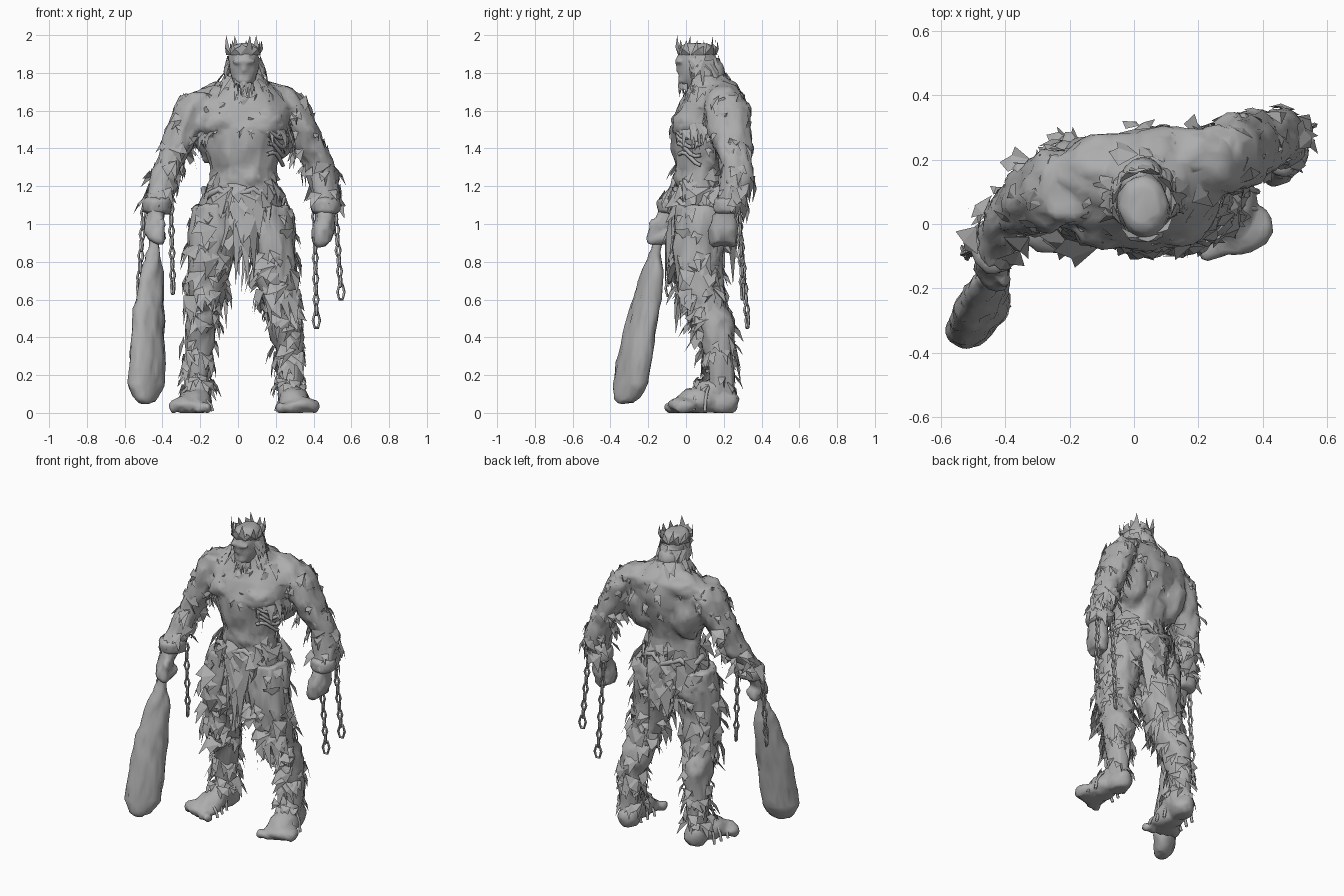
import bpy, bmesh, random
from math import sin, cos, pi, tau
from mathutils import Vector, Matrix, noise

random.seed(7)
if "Cube" in bpy.data.objects:
    bpy.data.objects.remove(bpy.data.objects["Cube"], do_unlink=True)

grey = bpy.data.materials.new("stone grey")
grey.use_nodes = True
COLOUR = (0.42, 0.42, 0.42, 1)
grey.diffuse_color = COLOUR
bsdf = next(n for n in grey.node_tree.nodes if n.type == 'BSDF_PRINCIPLED')
bsdf.inputs["Base Color"].default_value = COLOUR
bsdf.inputs["Roughness"].default_value = 0.8


def finish(name, bm):
    bmesh.ops.recalc_face_normals(bm, faces=bm.faces)
    me = bpy.data.meshes.new(name)
    bm.to_mesh(me)
    bm.free()
    ob = bpy.data.objects.new(name, me)
    bpy.context.collection.objects.link(ob)
    me.materials.append(grey)
    return ob


def on_ring(ring, a, grow=1.0):
    x, y, z, rx, ry = ring[:5]
    yaw = ring[5] if len(ring) > 5 else 0
    p = Matrix.Rotation(yaw, 3, 'Z') @ Vector((rx * cos(a), ry * sin(a), 0))
    return Vector((x, y, z)) + p * grow


def skin(bm, loops, cap=True):
    loops = [[bm.verts.new(p) for p in loop] for loop in loops]
    n = len(loops[0])
    for lo, hi in zip(loops, loops[1:]):
        for i in range(n):
            bm.faces.new((lo[i], lo[(i + 1) % n], hi[(i + 1) % n], hi[i]))
    if cap:
        bm.faces.new(loops[0])
        bm.faces.new(loops[-1][::-1])


def body(name, stacks=(), blobs=(), voxel=0.015, rough=0.018, ratio=0.25, soften=4):
    """Stacks of sections and muscle ellipsoids fused into one lumpy surface."""
    bm = bmesh.new()
    for rings in stacks:
        skin(bm, [[on_ring(r, tau * i / 16) for i in range(16)] for r in rings])
    for x, y, z, rx, ry, rz in blobs:
        mat = Matrix.Translation((x, y, z)) @ Matrix.Diagonal((rx, ry, rz, 1))
        bmesh.ops.create_icosphere(bm, subdivisions=3, radius=1, matrix=mat)
    ob = finish(name, bm)
    mod = ob.modifiers.new("fuse", 'REMESH')
    mod.mode, mod.voxel_size = 'VOXEL', voxel
    mod = ob.modifiers.new("soften", 'SMOOTH')
    mod.factor, mod.iterations = 0.5, soften
    ob.modifiers.new("facet", 'DECIMATE').ratio = ratio
    dg = bpy.context.evaluated_depsgraph_get()
    me = bpy.data.meshes.new_from_object(ob.evaluated_get(dg))
    ob.modifiers.clear()
    ob.data = me
    normals = [v.normal.copy() for v in me.vertices]
    for v, nor in zip(me.vertices, normals):
        v.co += nor * rough * (noise.noise(v.co * 13) + 0.6 * noise.noise(v.co * 33))
        v.co.z = max(v.co.z, 0)
    for p in me.polygons:
        p.use_smooth = True
    return ob


def flap(bm, base, way, out, width, length):
    """One torn scrap with a long and a short point."""
    way = way.normalized()
    side = way.cross(out).normalized() * width / 2 * random.choice((-1, 1))
    lift = out * width * 0.2
    a, b = bm.verts.new(base + side), bm.verts.new(base - side)
    mid = bm.verts.new(base + way * length * .4 + side * .1 + lift)
    tip = bm.verts.new(base + way * length - side * random.uniform(-.3, .8))
    nub = bm.verts.new(base + way * length * .6 + side * random.uniform(.7, 1.2))
    for f in ((a, b, mid), (b, tip, mid), (a, mid, nub)):
        bm.faces.new(f)


def tatters(name, rings, count, length, width, flare=0.25):
    """Scraps scattered over a stack of sections."""
    bm = bmesh.new()
    for _ in range(count):
        i = random.randrange(len(rings) - 1)
        t, a = random.random(), random.uniform(0, tau)
        p = on_ring(rings[i], a).lerp(on_ring(rings[i + 1], a), t)
        mid = Vector(rings[i][:3]).lerp(Vector(rings[i + 1][:3]), t)
        out = (p - mid).normalized()
        way = Vector((random.uniform(-.6, .6), random.uniform(-.6, .6), -1))
        k = random.uniform(0.6, 1.4)
        flap(bm, p, way + out * flare * random.random(), out, width * k, length * k)
    finish(name, bm)


def fringe(name, ring, start, end, count, length, width, flare=0.1, scatter=.025):
    """A ragged row of scraps hanging from one section."""
    bm = bmesh.new()
    for i in range(count):
        a = start + (end - start) * (i + random.uniform(.1, .9)) / count
        p = on_ring(ring, a)
        out = (p - Vector(ring[:3])).normalized()
        way = Vector((random.uniform(-.2, .2), 0, -1)) + out * flare
        p.z += random.uniform(-scatter, scatter)
        flap(bm, p, way, out, width * random.uniform(.7, 1.3), length * random.uniform(.5, 1.2))
    finish(name, bm)


def cord(name, points, radius):
    """Round strap, rib or wrap along a path."""
    cu = bpy.data.curves.new(name, 'CURVE')
    cu.dimensions = '3D'
    cu.bevel_depth, cu.bevel_resolution = radius, 1
    sp = cu.splines.new('POLY')
    sp.points.add(len(points) - 1)
    for q, p in zip(sp.points, points):
        q.co = (*p, 1)
    ob = bpy.data.objects.new(name, cu)
    bpy.context.collection.objects.link(ob)
    cu.materials.append(grey)


def chain(name, top, bottom):
    bm = bmesh.new()
    top, bottom = Vector(top), Vector(bottom)
    count = round((top - bottom).length / 0.055)
    for k in range(count + 1):
        c = top.lerp(bottom, k / count)
        s = 1.5 if k == count else 1
        rot = Matrix.Rotation(k * pi / 2 + 0.4, 3, 'Z')
        loops = [[c + rot @ Vector(((.013 * s + .008 * cos(b)) * cos(a), .008 * sin(b),
                                    (.03 * s + .008 * cos(b)) * sin(a)))
                  for b in (0, pi / 2, pi, pi * 1.5)] for a in [tau * i / 6 for i in range(7)]]
        skin(bm, loops, cap=False)
    bmesh.ops.remove_doubles(bm, verts=bm.verts, dist=0.0001)
    finish(name, bm)


# Torso and arms fused; arm sections run from shoulder to knuckles
torso = [(.02, .08, .92, .15, .10), (.02, .09, 1.03, .21, .13), (.03, .085, 1.17, .19, .135),
         (.03, .08, 1.28, .175, .13), (.03, .085, 1.40, .21, .16, .08), (.03, .105, 1.52, .25, .185, .12),
         (.035, .13, 1.62, .28, .175, .16), (.04, .15, 1.69, .23, .145, .18),
         (.035, .14, 1.74, .14, .12, .1), (.03, .115, 1.80, .08, .09)]
arms = {
    "right": [(-.20, .11, 1.69, .08, .10), (-.24, .11, 1.62, .10, .125), (-.275, .10, 1.52, .095, .12),
              (-.32, .08, 1.42, .09, .105), (-.365, .05, 1.32, .075, .09), (-.40, .01, 1.23, .075, .085),
              (-.43, -.06, 1.13, .06, .07), (-.435, -.10, 1.06, .048, .055), (-.435, -.13, .98, .05, .05),
              (-.44, -.14, .92, .035, .04)],
    "left": [(.25, .21, 1.69, .08, .10), (.295, .22, 1.62, .095, .12), (.335, .225, 1.52, .09, .12),
             (.375, .245, 1.42, .085, .105), (.425, .27, 1.32, .08, .09), (.455, .27, 1.22, .08, .09),
             (.465, .24, 1.12, .065, .075), (.46, .22, 1.05, .052, .065), (.455, .20, .97, .062, .08),
             (.45, .19, .90, .045, .06)]}
muscles = [(-.09, .00, 1.53, .12, .08, .08), (.13, .01, 1.53, .12, .08, .08),
           (-.10, .17, 1.67, .14, .10, .08), (.17, .20, 1.67, .14, .10, .08),
           (-.13, .16, 1.50, .11, .11, .18), (.18, .18, 1.50, .11, .11, .18),
           (-.03, -.02, 1.36, .05, .03, .05), (.08, -.02, 1.36, .05, .03, .05),
           (-.03, -.03, 1.25, .05, .03, .05), (.08, -.03, 1.25, .05, .03, .05)]
for side, rings in arms.items():
    s = 1 if side == "left" else -1
    x, y, z = rings[-2][:3]
    muscles += [(x - s * .01, y - .05 + .032 * k, z - .05, .045, .019, .045) for k in range(4)]
    muscles.append((x - s * .03, y - .05, z, .02, .025, .045))
    tatters(side + "_arm_scraps", rings[:4], 24, .08, .06)
    tatters(side + "_forearm_scraps", rings[3:7], 34, .09, .065, .4)
    # Thick wrist shackle
    wx, wy = rings[6][0], rings[6][1] - .01
    cuff = [(wx, wy, 1.055, .06, .065), (wx, wy, 1.065, .078, .083),
            (wx, wy, 1.125, .08, .085), (wx, wy, 1.14, .06, .065)]
    body(side + "_shackle", [cuff], rough=.01, voxel=.012)
body("torso_and_arms", [torso, arms["right"], arms["left"]], muscles)
tatters("torso_scraps", torso[4:9], 55, .08, .05)
tatters("waist_rags", torso[:4], 60, .13, .09, .2)
chain("right_inner_chain", (-.355, -.03, 1.08), (-.345, -.03, .67))
chain("right_outer_chain", (-.50, -.08, 1.06), (-.525, -.09, .66))
chain("left_inner_chain", (.405, .28, 1.04), (.415, .325, .49))
chain("left_outer_chain", (.515, .28, 1.08), (.545, .30, .64))

# Exposed ribs on the left flank
for k in range(4):
    ring = (.03, .09, 1.37 + k * .04, .21 + k * .008, .165 + k * .005, .1)
    arc = [on_ring(ring, -1.0 + j * .16) + Vector((0, 0, .02 * sin(j + k) - .008 * j)) for j in range(6)]
    cord("rib_%d" % (k + 1), arc, .011)
fringe("flank_rags", (.03, .1, 1.52, .25, .18, .1), -1.2, .6, 12, .14, .05)
fringe("armpit_rags", (.03, .1, 1.50, .245, .18, .1), pi - .5, pi + .7, 9, .14, .05)

# Belt, torn kilt and loincloth
belt = (.02, .085, 1.16, .20, .145)
cord("belt", [on_ring(belt, tau * i / 20) + Vector((0, 0, .03 * sin(i * 2.1))) for i in range(21)], .018)
fringe("kilt_rags", belt, 0, tau, 26, .22, .12, .12, .04)
fringe("loincloth", (.03, .05, 1.07, .09, .12), -2.3, -.8, 7, .38, .10)
fringe("rear_cloth", (.03, .09, 1.05, .13, .15), .8, 2.3, 6, .32, .12)

# Head, face and hair
head = [(.03, .05, 1.72, .035, .05), (.03, .045, 1.76, .06, .08), (.03, .05, 1.82, .078, .095),
        (.03, .055, 1.89, .083, .10), (.03, .06, 1.935, .078, .09), (.03, .06, 1.955, .05, .06)]
body("head", [head], [(.03, -.035, 1.86, .065, .022, .018), (.03, -.04, 1.825, .015, .018, .03),
                      (.03, -.015, 1.765, .045, .03, .03), (.03, .13, 1.79, .075, .08, .09)],
     voxel=.01, rough=.008)
fringe("hair", (.03, .07, 1.87, .085, .10), -.45, pi + .45, 18, .20, .06, .25)
fringe("neck_hair", (.03, .11, 1.78, .10, .10), -.8, pi + .8, 18, .13, .06, .6)
fringe("beard", (.03, .03, 1.76, .05, .065), -2.6, -.5, 7, .10, .035, 0)

# Jagged crown
bm = bmesh.new()
rim = (.03, .06, 1.93, .085, .098)
for i in range(9):
    p = on_ring(rim, tau * i / 9)
    out = (p - Vector(rim[:3])).normalized()
    flap(bm, p - Vector((0, 0, .035)), Vector((0, 0, 1)) + out * .12, out, .07, .105 if i % 2 else .08)
finish("crown", bm)

# Legs: height, depth and radii shared, with each side's own stance
shape = [(1.10, .08, .12, .13), (.95, .07, .135, .14), (.80, .06, .12, .13), (.66, .08, .105, .115),
         (.57, .11, .09, .10), (.45, .15, .09, .10), (.30, .18, .07, .078), (.18, .18, .062, .07),
         (.06, .18, .065, .08)]
stance = {"right": (-1, (-.12, -.13, -.15, -.17, -.18, -.20, -.21, -.215, -.21)),
          "left": (1, (.16, .165, .19, .215, .23, .25, .275, .28, .275))}
for side, (s, xs) in stance.items():
    leg = [(x, y, z, rx, ry) for x, (z, y, rx, ry) in zip(xs, shape)]
    body(side + "_leg", [leg], [(leg[3][0], .02, .63, .065, .06, .08), (leg[5][0], .17, .46, .085, .085, .12),
                                (leg[1][0], .13, 1.0, .11, .10, .12)])
    tatters(side + "_thigh_rags", leg[:4], 42, .11, .085)
    tatters(side + "_shin_rags", leg[3:8], 42, .10, .07, .35)
    fringe(side + "_knee_rags", leg[3], 0, tau, 11, .18, .09, .12, .05)
    fringe(side + "_ankle_rags", leg[6], 0, tau, 9, .14, .07, .25, .04)
    # Broad splayed foot, sloping from ankle to toes
    fx = xs[-1]
    toes = [(fx + s * (-.045 + .044 * k), -.085 + .016 * k, .028, .027, .038, .032) for k in range(5)]
    sole = [(fx, .19, .06, .07, .09, .08), (fx, .13, .11, .065, .09, .075),
            (fx + s * .02, .06, .06, .085, .12, .07), (fx + s * .045, -.01, .04, .11, .085, .045)]
    body(side + "_foot", (), sole + toes, voxel=.012, rough=.012, soften=3)
    for k in range(3):
        wrap = [(fx + s * .025 + (.10 - .008 * k) * cos(a), .01 + .06 * k - .03 * cos(a),
                 .01 + (.075 + .03 * k) * sin(a)) for a in [pi * j / 7 for j in range(8)]]
        cord("%s_foot_wrap_%d" % (side, k + 1), wrap, .009)
    fringe(side + "_foot_rags", (fx, .15, .17, .075, .09), 0, tau, 9, .11, .07, .5)

# Heavy club in the right hand
club = [(-.44, -.14, 1.02, .026, .026), (-.445, -.155, .88, .03, .03), (-.455, -.18, .75, .072, .047, .78),
        (-.47, -.22, .55, .10, .06, .78), (-.48, -.27, .30, .115, .068, .78),
        (-.485, -.295, .15, .115, .068, .78), (-.485, -.31, .08, .085, .055, .78),
        (-.485, -.315, .05, .05, .035, .78)]
body("club", [club], rough=.012)
